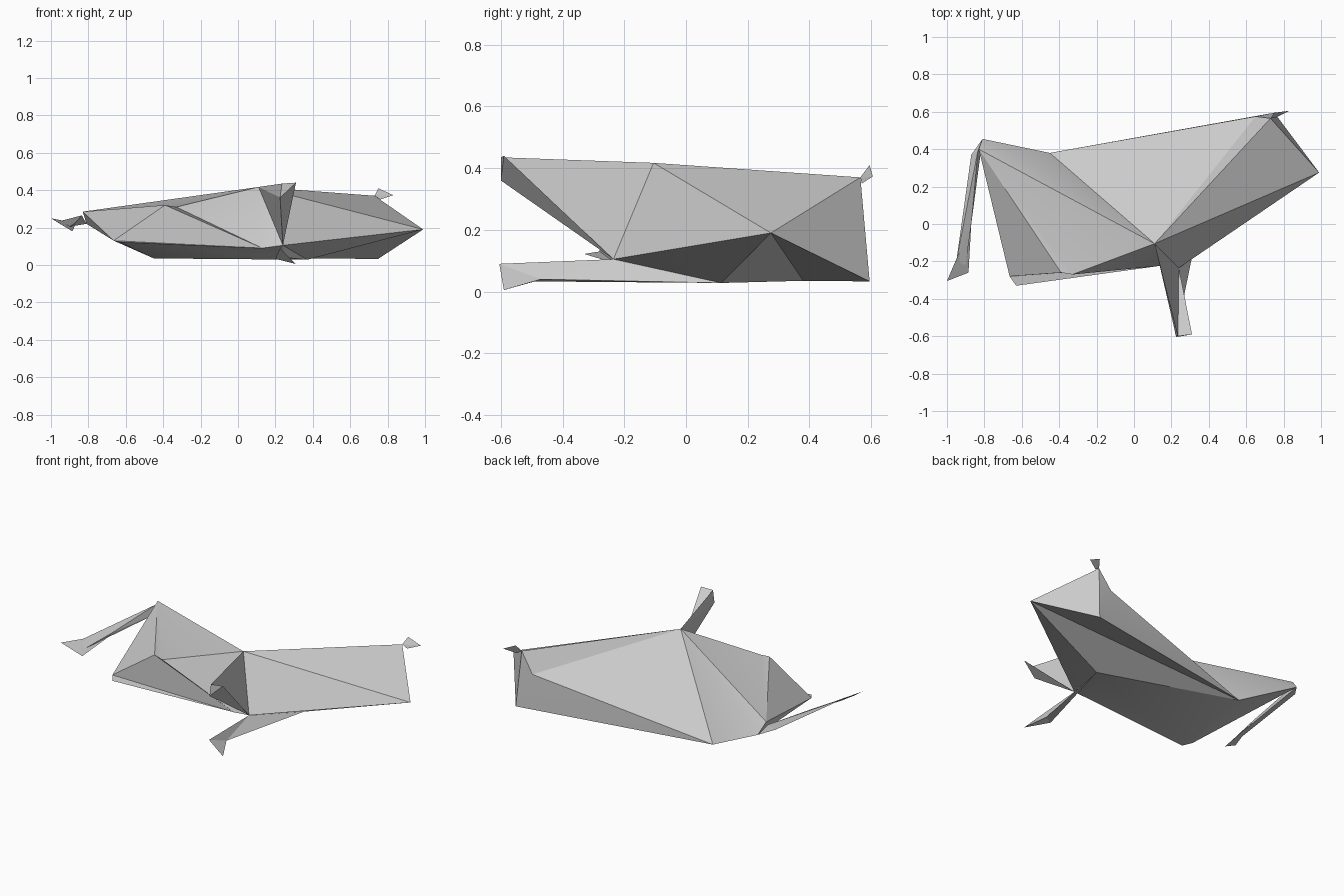
import bpy, bmesh, math

if "Cube" in bpy.data.objects:
    bpy.data.objects.remove(bpy.data.objects["Cube"])

grey = bpy.data.materials.new("light_grey")
grey.diffuse_color = (0.6, 0.6, 0.6, 1)
grey.use_nodes = True
grey.node_tree.nodes["Principled BSDF"].inputs["Base Color"].default_value = grey.diffuse_color

# Shared landmark points of the lying animal
P = {
    "shoulder": (0.11, -0.105, 0.417), "back": (-0.45, 0.38, 0.035),
    "rump": (0.73, 0.565, 0.37), "hip": (0.99, 0.275, 0.19),
    "rump_low": (0.75, 0.595, 0.033), "flank": (0.65, 0.575, 0.25),
    "groin": (0.24, -0.235, 0.105), "belly": (0.37, 0.115, 0.028),
    "chest": (-0.665, -0.28, 0.13), "chest_tip": (-0.63, -0.33, 0.122),
    "side_a": (-0.39, -0.26, 0.32), "side_b": (-0.33, -0.27, 0.31),
    "belly_front": (0.13, -0.225, 0.09),
    "neck_top": (-0.83, 0.40, 0.285), "neck_back": (-0.81, 0.455, 0.22),
    # upper leg foot
    "up1": (0.235, -0.60, 0.435), "up2": (0.225, -0.60, 0.36), "up3": (0.31, -0.59, 0.44),
    # lower leg ankle and foot
    "low1": (0.225, -0.605, 0.09), "low2": (0.31, -0.59, 0.005),
    "ankle1": (0.25, -0.47, 0.04), "ankle2": (0.20, -0.49, 0.033),
}


def finish(bm, name):
    bmesh.ops.recalc_face_normals(bm, faces=bm.faces)
    me = bpy.data.meshes.new(name)
    bm.to_mesh(me)
    bm.free()
    me.materials.append(grey)
    ob = bpy.data.objects.new(name, me)
    bpy.context.collection.objects.link(ob)
    return ob


def patch(name, faces):
    """Faceted part from named landmark triangles."""
    bm = bmesh.new()
    v = {}
    for f in faces:
        for k in f.split():
            if k not in v:
                v[k] = bm.verts.new(P[k])
        bm.faces.new([v[k] for k in f.split()])
    return finish(bm, name)


def hull(name, pts):
    """Convex faceted part around a few points."""
    bm = bmesh.new()
    for p in pts:
        bm.verts.new(p)
    bmesh.ops.convex_hull(bm, input=bm.verts)
    return finish(bm, name)


# Torso
body = patch("body", [
    "neck_top side_a chest", "neck_top side_b side_a", "neck_top shoulder side_b",
    "neck_top neck_back shoulder", "neck_back back shoulder",
    "neck_top chest neck_back", "chest back neck_back",
    "shoulder back flank", "back rump_low flank", "flank rump_low rump",
    "shoulder flank rump", "rump hip shoulder", "rump rump_low hip",
    "hip groin shoulder", "hip rump_low back", "hip back belly", "hip belly groin",
    "shoulder groin belly_front", "groin belly belly_front",
    "chest side_a belly_front", "chest belly_front chest_tip",
    "side_a side_b belly_front", "side_b shoulder belly_front",
    "chest_tip belly_front belly", "chest chest_tip back", "chest_tip belly back",
])

# Legs on the belly side
patch("upper_leg", [
    "shoulder up1 groin", "groin up1 up3", "shoulder groin up2",
    "groin up2 up3", "up1 up2 up3", "shoulder up1 up2",
])
patch("lower_leg", [
    "groin low1 ankle1", "low1 low2 ankle1", "groin ankle1 belly",
    "belly ankle1 ankle2", "belly ankle2 groin", "groin ankle2 low1",
    "low1 ankle2 low2", "ankle1 low2 ankle2",
])

# Long thin limb and its foot at the far end
hull("thin_limb", [P["neck_back"], (-0.835, 0.39, 0.265), (-0.87, 0.37, 0.235),
                   (-0.95, -0.20, 0.235), (-0.90, -0.22, 0.205), (-0.87, 0.0, 0.225)])
hull("thin_limb_foot", [(-0.95, -0.19, 0.24), (-1.0, -0.305, 0.25),
                        (-0.96, -0.27, 0.225), (-0.885, -0.26, 0.18), (-0.87, 0.0, 0.215)])

# Tail
hull("tail", [P["rump"], (0.76, 0.57, 0.35), (0.75, 0.595, 0.41), (0.83, 0.605, 0.373)])

# Soft shading on the shallow torso folds
bpy.context.view_layer.objects.active = body
body.select_set(True)
bpy.ops.object.shade_smooth_by_angle(angle=math.radians(30))
